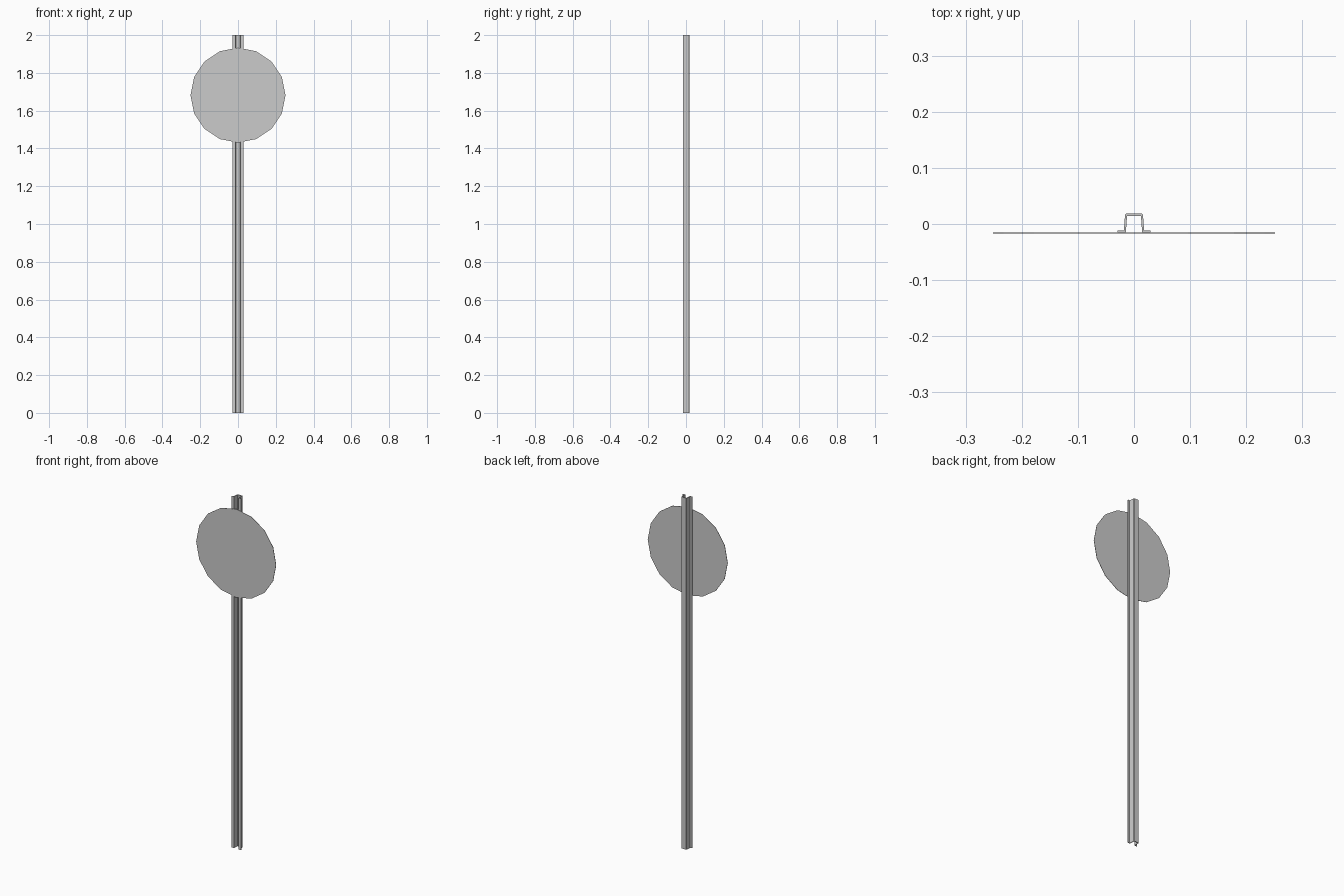
import bpy, bmesh, math

if "Cube" in bpy.data.objects:
    bpy.data.objects.remove(bpy.data.objects["Cube"])


def extrude_outline(name, points, offset):
    """Make a closed solid by extruding a flat outline along an offset."""
    bm = bmesh.new()
    face = bm.faces.new([bm.verts.new(p) for p in points])
    result = bmesh.ops.extrude_face_region(bm, geom=[face], use_keep_orig=True)
    verts = [v for v in result["geom"] if isinstance(v, bmesh.types.BMVert)]
    bmesh.ops.translate(bm, vec=offset, verts=verts)
    bmesh.ops.recalc_face_normals(bm, faces=bm.faces)
    mesh = bpy.data.meshes.new(name)
    bm.to_mesh(mesh)
    bm.free()
    obj = bpy.data.objects.new(name, mesh)
    bpy.context.collection.objects.link(obj)
    return obj


# Post: hat-shaped channel with side flanges, open to the front
half = [(0.0115, 0.0145), (0.0125, 0.0135), (0.0145, -0.0150),
        (0.0295, -0.0150), (0.0295, -0.0120), (0.0180, -0.0120),
        (0.0160, 0.0165), (0.0135, 0.0190)]
outline = half + [(-x, y) for x, y in reversed(half)]
extrude_outline("post", [(x, y, 0) for x, y in outline], (0, 0, 2))

# Round 16-sided sign plate fixed to the flanges
radius, centre_z = 0.2515, 1.682
angles = [math.tau * i / 16 for i in range(16)]
plate = [(radius * math.cos(a), -0.0170, centre_z + radius * math.sin(a)) for a in angles]
extrude_outline("sign_plate", plate, (0, 0.0020, 0))
